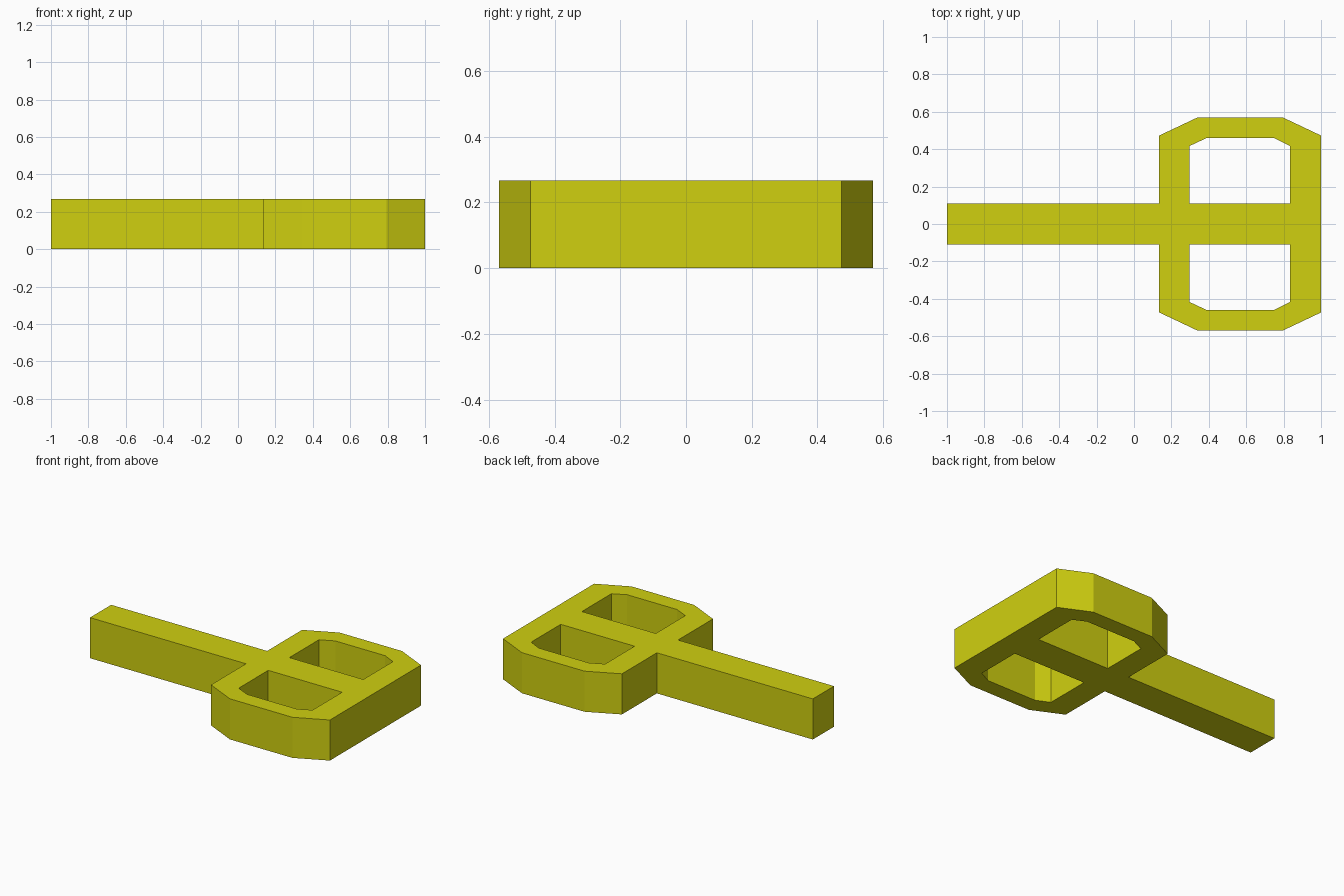
import bpy, bmesh

if "Cube" in bpy.data.objects:
    bpy.data.objects.remove(bpy.data.objects["Cube"])

HEIGHT = 0.267

# Half profiles (y >= 0), mirrored below
outer_half = [(-1.0, 0.11), (0.135, 0.11), (0.135, 0.473), (0.34, 0.57),
              (0.795, 0.57), (1.0, 0.473)]
hole = [(0.297, 0.11), (0.297, 0.417), (0.387, 0.459), (0.75, 0.459),
        (0.835, 0.417), (0.835, 0.11)]


def mirror(points):
    return [(x, -y) for x, y in reversed(points)]


yellow = bpy.data.materials.new("yellow")
yellow.diffuse_color = (0.63, 0.63, 0.005, 1.0)
yellow.use_nodes = True
yellow.node_tree.nodes["Principled BSDF"].inputs["Base Color"].default_value = yellow.diffuse_color

# Flat outline with two windows, filled and extruded upward
bm = bmesh.new()
edges = []
for loop in (outer_half + mirror(outer_half), hole, mirror(hole)):
    verts = [bm.verts.new((x, y, 0)) for x, y in loop]
    edges += [bm.edges.new((verts[i - 1], verts[i])) for i in range(len(verts))]
bmesh.ops.triangle_fill(bm, edges=edges, use_beauty=True, normal=(0, 0, 1))
result = bmesh.ops.extrude_face_region(bm, geom=bm.faces[:], use_keep_orig=True)
top = [v for v in result["geom"] if isinstance(v, bmesh.types.BMVert)]
bmesh.ops.translate(bm, verts=top, vec=(0, 0, HEIGHT))
bmesh.ops.recalc_face_normals(bm, faces=bm.faces[:])

mesh = bpy.data.meshes.new("framed_head_with_handle")
bm.to_mesh(mesh)
bm.free()
mesh.materials.append(yellow)
obj = bpy.data.objects.new("framed_head_with_handle", mesh)
bpy.context.collection.objects.link(obj)
